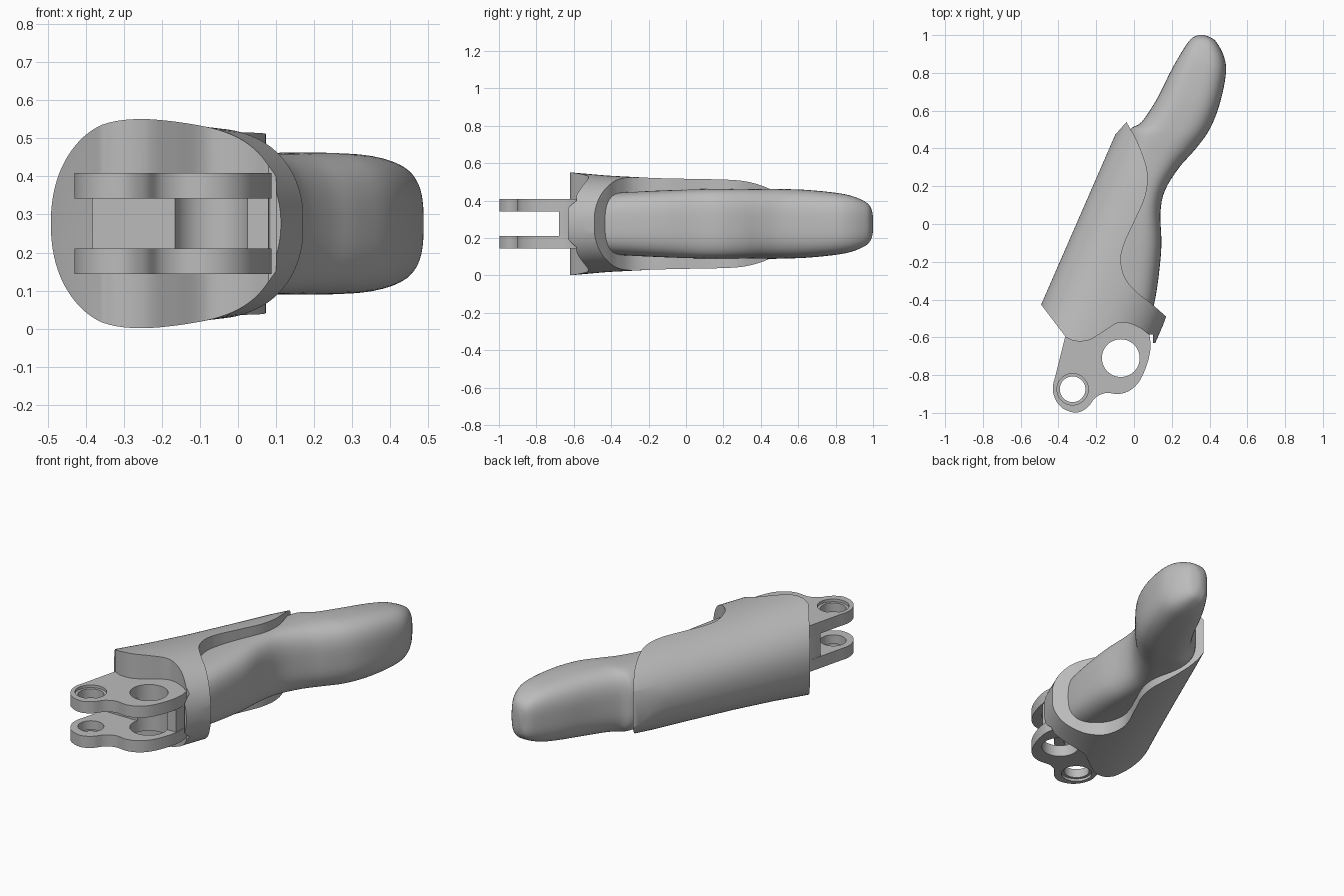
import bpy, bmesh, math
from mathutils import Vector

if "Cube" in bpy.data.objects:
    bpy.data.objects.remove(bpy.data.objects["Cube"])

MID = 0.276  # height of the symmetry plane

grey = bpy.data.materials.new("matte_grey")
grey.diffuse_color = (0.5, 0.5, 0.5, 1)
grey.use_nodes = True
grey.node_tree.nodes["Principled BSDF"].inputs["Base Color"].default_value = grey.diffuse_color


def spline(pts, steps=6):
    """Catmull-Rom through points of any dimension, ends included."""
    p = [Vector(q) for q in pts]
    p = [p[0] * 2 - p[1]] + p + [p[-1] * 2 - p[-2]]
    out = []
    for a, b, c, d in zip(p, p[1:], p[2:], p[3:]):
        for i in range(steps):
            t = i / steps
            out.append(0.5 * (2 * b + (c - a) * t + (2 * a - 5 * b + 4 * c - d) * t * t
                              + (3 * b - a - 3 * c + d) * t ** 3))
    return out + [p[-2]]


def finish(name, bm):
    bmesh.ops.recalc_face_normals(bm, faces=bm.faces)
    me = bpy.data.meshes.new(name)
    bm.to_mesh(me)
    bm.free()
    me.materials.append(grey)
    ob = bpy.data.objects.new(name, me)
    bpy.context.collection.objects.link(ob)
    return ob


def prism(name, outline, z0, z1):
    bm = bmesh.new()
    face = bm.faces.new([bm.verts.new((p[0], p[1], z0)) for p in outline])
    ext = bmesh.ops.extrude_face_region(bm, geom=[face])["geom"]
    bmesh.ops.translate(bm, vec=(0, 0, z1 - z0),
                        verts=[v for v in ext if isinstance(v, bmesh.types.BMVert)])
    return finish(name, bm)


def disc(x, y, r, n=48):
    return [(x + r * math.cos(math.tau * i / n), y + r * math.sin(math.tau * i / n))
            for i in range(n)]


def loft(name, stations, power, n=64):
    """Skin rounded sections; station = left x, left y, right x, right y, half height."""
    bm = bmesh.new()
    rings = []
    for lx, ly, rx, ry, h in stations:
        ring = []
        for i in range(n):
            a = math.tau * (i + 0.5) / n
            c, s = math.cos(a), math.sin(a)
            c = math.copysign(abs(c) ** (2 / power), c)
            s = math.copysign(abs(s) ** (2 / power), s)
            ring.append(bm.verts.new(((lx + rx) / 2 + c * (rx - lx) / 2,
                                      (ly + ry) / 2 + c * (ry - ly) / 2, MID + h * s)))
        rings.append(ring)
    for a, b in zip(rings, rings[1:]):
        for i in range(n):
            j = (i + 1) % n
            bm.faces.new((a[i], a[j], b[j], b[i]))
    bm.faces.new(rings[0])
    bm.faces.new(rings[-1])
    return finish(name, bm)


def boolean(ob, cutter, op):
    cutter.hide_render = True
    mod = ob.modifiers.new(op.lower(), "BOOLEAN")
    mod.operation, mod.object, mod.solver = op, cutter, "EXACT"
    bpy.context.view_layer.objects.active = ob
    bpy.ops.object.modifier_apply(modifier=mod.name)
    bpy.data.objects.remove(cutter)


def smooth(ob, angle=35):
    bpy.ops.object.select_all(action="DESELECT")
    ob.select_set(True)
    bpy.context.view_layer.objects.active = ob
    bpy.ops.object.shade_smooth_by_angle(angle=math.radians(angle))


# Sleeve: tapered oval bar along a slanted axis, trimmed by a wavy outline
along, across = Vector((0.4, 0.917)), Vector((0.917, -0.4))
stations = []
for u, h in ((-0.9, 0.285), (-0.66, 0.275), (-0.45, 0.258), (-0.2, 0.246),
             (0.1, 0.24), (0.3, 0.238), (0.5, 0.228), (0.7, 0.22)):
    left, right = along * u - across * 0.28, along * u + across * 0.355
    stations.append((*left, *right, h))
sleeve = loft("sleeve", stations, 2.2, 96)
rear_edge = spline([(-0.04, 0.54), (0.02, 0.43), (0.07, 0.28), (0.06, 0.15), (0, 0.01),
                    (-0.05, -0.1), (-0.07, -0.19), (-0.045, -0.29), (0.02, -0.365),
                    (0.09, -0.42), (0.17, -0.49)])
front_edge = spline([(0.08, -0.585), (0.03, -0.55), (-0.03, -0.525), (-0.09, -0.525),
                     (-0.17, -0.575), (-0.24, -0.615), (-0.31, -0.62), (-0.36, -0.6)])
outline = (rear_edge + [(0.12, -0.63), (0.10, -0.63), (0.10, -0.585)] + front_edge
           + [(-0.55, -0.35), (-0.115, 0.455)])
boolean(sleeve, prism("sleeve_trim", outline, -0.3, 0.9), "INTERSECT")
smooth(sleeve)

# Fingertip pad: curved rounded body growing out of the sleeve
pad = loft("fingertip_pad", spline([
    (-0.20, -0.42, 0.10, -0.46, 0.160), (-0.19, -0.28, 0.125, -0.32, 0.170),
    (-0.15, -0.05, 0.145, -0.12, 0.180), (-0.10, 0.10, 0.14, 0.06, 0.185),
    (-0.07, 0.25, 0.165, 0.18, 0.185), (-0.04, 0.40, 0.24, 0.30, 0.185),
    (-0.02, 0.50, 0.32, 0.39, 0.187), (0.04, 0.54, 0.40, 0.50, 0.186),
    (0.12, 0.66, 0.455, 0.64, 0.181), (0.19, 0.80, 0.487, 0.80, 0.166),
    (0.24, 0.89, 0.475, 0.89, 0.148), (0.285, 0.96, 0.435, 0.965, 0.115),
    (0.315, 0.99, 0.40, 0.99, 0.082), (0.345, 1.0, 0.37, 1.0, 0.04)], 4), 3.0)
smooth(pad, 50)

# Hinge fork: two pierced lugs and the web that joins them
lug_outline = spline([(-0.365, -0.6), (-0.41, -0.78), (-0.43, -0.87), (-0.41, -0.94),
                      (-0.365, -0.983), (-0.30, -0.998), (-0.245, -0.97), (-0.205, -0.92),
                      (-0.15, -0.895), (-0.08, -0.9), (-0.02, -0.88), (0.03, -0.83),
                      (0.07, -0.74), (0.088, -0.65), (0.08, -0.58)]) + [(0, -0.45), (-0.3, -0.45)]
for name, side in (("upper_lug", 1), ("lower_lug", -1)):
    inner, outer = MID + side * 0.066, MID + side * 0.133
    lug = prism(name, lug_outline, min(inner, outer), max(inner, outer))
    boolean(lug, prism("large_bore", disc(-0.07, -0.71, 0.1), 0, 0.6), "DIFFERENCE")
    boolean(lug, prism("pin_bore", disc(-0.325, -0.875, 0.068), 0, 0.6), "DIFFERENCE")
    boolean(lug, prism("pin_recess", disc(-0.325, -0.875, 0.083),
                       outer - 0.015, outer + 0.015), "DIFFERENCE")
    smooth(lug)

web = prism("fork_web", [(-0.382, -0.68), (0.08, -0.68), (0.085, -0.6), (0.0, -0.45),
                         (-0.3, -0.45), (-0.365, -0.6)], MID - 0.068, MID + 0.068)
boolean(web, prism("large_bore", disc(-0.07, -0.71, 0.1), 0, 0.6), "DIFFERENCE")
smooth(web)
